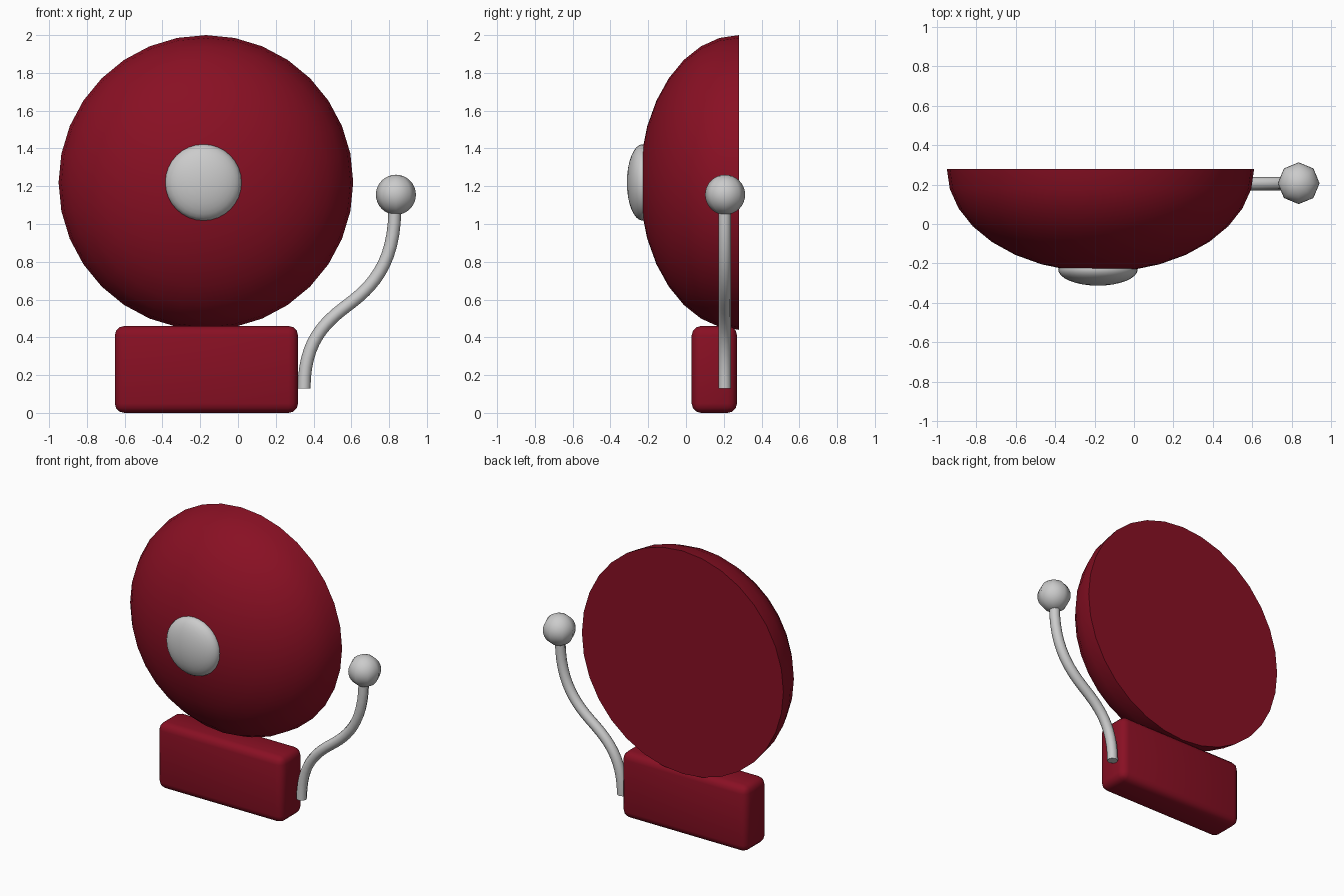
import bpy, bmesh, math
from mathutils import Matrix, Vector

if "Cube" in bpy.data.objects:
    bpy.data.objects.remove(bpy.data.objects["Cube"])

red = bpy.data.materials.new("red_paint")
red.diffuse_color = (0.25, 0.005, 0.017, 1)
red.use_nodes = True
red.node_tree.nodes["Principled BSDF"].inputs["Base Color"].default_value = red.diffuse_color


def finish(name, bm, mat=None, angle=40):
    mesh = bpy.data.meshes.new(name)
    bmesh.ops.recalc_face_normals(bm, faces=bm.faces)
    bm.to_mesh(mesh)
    bm.free()
    obj = bpy.data.objects.new(name, mesh)
    bpy.context.collection.objects.link(obj)
    if mat:
        mesh.materials.append(mat)
    bpy.ops.object.select_all(action='DESELECT')
    obj.select_set(True)
    bpy.context.view_layer.objects.active = obj
    bpy.ops.object.shade_smooth_by_angle(angle=math.radians(angle))
    return obj


def ellipsoid(centre, radii, segs, rings, pole_to_y=False):
    bm = bmesh.new()
    bmesh.ops.create_uvsphere(bm, u_segments=segs, v_segments=rings, radius=1)
    turn = Matrix.Rotation(math.pi / 2, 4, 'X') if pole_to_y else Matrix()
    bm.transform(Matrix.Translation(centre) @ Matrix.Diagonal((*radii, 1)) @ turn)
    return bm


# Gong: half ellipsoid with a flat closed back
gong = ellipsoid((-0.17, 0.28, 1.22), (0.78, 0.525, 0.78), 32, 16, True)
bmesh.ops.bisect_plane(gong, geom=gong.verts[:] + gong.edges[:] + gong.faces[:],
                       dist=1e-4, plane_co=(0, 0.28, 0), plane_no=(0, 1, 0), clear_outer=True)
bmesh.ops.holes_fill(gong, edges=[e for e in gong.edges if e.is_boundary], sides=0)
finish("gong", gong, red)

# Flattened centre boss
finish("centre_boss", ellipsoid((-0.183, -0.23, 1.22), (0.202, 0.083, 0.202), 32, 16, True))

# Rounded housing
box = bmesh.new()
bmesh.ops.create_cube(box, size=1)
box.transform(Matrix.Translation((-0.167, 0.15, 0.23)) @ Matrix.Diagonal((0.97, 0.24, 0.46, 1)))
bmesh.ops.bevel(box, geom=box.edges[:], offset=0.05, segments=3, profile=0.5, affect='EDGES')
finish("housing", box, red)

# Striker arm: S-shaped round rod
curve = bpy.data.curves.new("arm_path", 'CURVE')
curve.dimensions = '3D'
curve.bevel_depth = 0.034
curve.bevel_resolution = 2
curve.use_fill_caps = True
spline = curve.splines.new('BEZIER')
spline.bezier_points.add(2)
path = [((0.35, 0.03), (0.35, 0.13), (0.35, 0.38)),
        ((0.46, 0.48), (0.58, 0.57), (0.70, 0.66)),
        ((0.83, 0.78), (0.83, 1.08), (0.83, 1.18))]
for point, xz in zip(spline.bezier_points, path):
    left, mid, right = [Vector((x, 0.205, z)) for x, z in xz]
    point.handle_left_type = point.handle_right_type = 'FREE'
    point.handle_left, point.co, point.handle_right = left, mid, right
temp = bpy.data.objects.new("arm_path", curve)
bpy.context.collection.objects.link(temp)
arm = bmesh.new()
arm.from_mesh(temp.to_mesh())
temp.to_mesh_clear()
bpy.data.objects.remove(temp)
bmesh.ops.remove_doubles(arm, verts=arm.verts, dist=1e-4)
finish("striker_arm", arm, angle=50)

# Striker ball
finish("striker_ball", ellipsoid((0.836, 0.207, 1.155), (0.106, 0.106, 0.106), 8, 16), angle=60)
